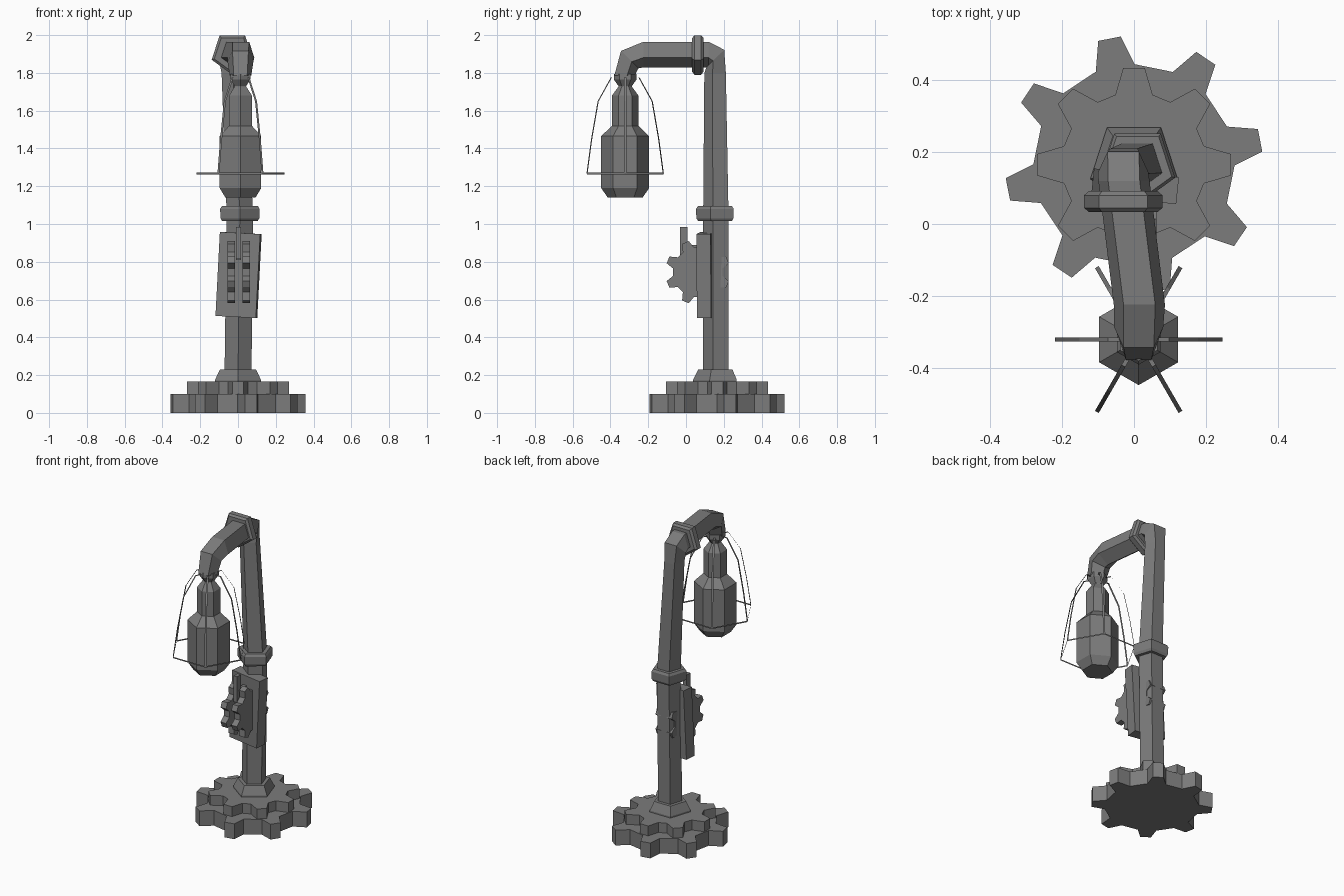
import bpy, bmesh, math
from mathutils import Vector, Matrix

if "Cube" in bpy.data.objects:
    bpy.data.objects.remove(bpy.data.objects["Cube"])

metal = bpy.data.materials.new("dark_grey_metal")
metal.diffuse_color = (0.2, 0.2, 0.2, 1)
metal.use_nodes = True
metal.node_tree.nodes["Principled BSDF"].inputs["Base Color"].default_value = metal.diffuse_color


def make(name, verts, faces):
    mesh = bpy.data.meshes.new(name)
    mesh.from_pydata(verts, [], faces)
    bm = bmesh.new()
    bm.from_mesh(mesh)
    bmesh.ops.recalc_face_normals(bm, faces=bm.faces)
    bm.to_mesh(mesh)
    bm.free()
    mesh.materials.append(metal)
    ob = bpy.data.objects.new(name, mesh)
    bpy.context.collection.objects.link(ob)
    return ob


def skin(name, rings):
    """Join equal-sized rings of points into a capped solid."""
    n = len(rings[0])
    verts = [p for r in rings for p in r]
    faces = [(k*n + i, k*n + (i+1) % n, (k+1)*n + (i+1) % n, (k+1)*n + i)
             for k in range(len(rings)-1) for i in range(n)]
    faces += [tuple(range(n)), tuple(range(len(verts)-n, len(verts)))]
    return make(name, verts, faces)


def ring(x, y, z, r, tilt=0, n=5):
    """Polygon ring; tilt 0 is level, 90 faces forward, 180 points down."""
    t = math.radians(tilt)
    v = Vector((0, math.cos(t), math.sin(t)))
    out = []
    for i in range(n):
        a = -math.pi/2 + 2*math.pi*i/n
        out.append(Vector((x, y, z)) + Vector((r*math.cos(a), 0, 0)) + v*r*math.sin(a))
    return out


def gear(name, place, r_root, r_tip, half_root, half_tip, w0, w1, offset, teeth=8):
    pts = []
    for k in range(teeth):
        a = math.radians(offset) + 2*math.pi*k/teeth
        for r, h in ((r_root, -half_root), (r_tip, -half_tip), (r_tip, half_tip), (r_root, half_root)):
            pts.append((r*math.cos(a) - h*math.sin(a), r*math.sin(a) + h*math.cos(a)))
    return skin(name, [[place(u, v, w) for u, v in pts] for w in (w0, w1)])


# Base: two stacked gears and a tapered skirt
PY = 0.165
flat = lambda u, v, w: Vector((u, PY + v, w))
gear("base_gear_lower", flat, 0.275, 0.358, 0.055, 0.032, 0, 0.1, 11)
gear("base_gear_upper", flat, 0.195, 0.27, 0.052, 0.03, 0.095, 0.165, 0)
skin("base_skirt", [ring(0, PY, 0.16, 0.128), ring(0, PY, 0.175, 0.128), ring(0, PY, 0.23, 0.1)])

# Pole and its collar
skin("lower_pole", [ring(0, PY, 0.2, 0.075), ring(0.01, PY, 1.06, 0.074)])
skin("pole_collar", [ring(0.01, 0.163, z, r) for z, r in
                     ((1.015, 0.098), (1.03, 0.108), (1.08, 0.11), (1.095, 0.1))])

# Upper pole bending over into the arm
skin("upper_pole_and_arm", [
    ring(0.01, PY, 1.06, 0.074), ring(-0.027, 0.16, 1.8, 0.063),
    ring(-0.03, 0.16, 1.88, 0.074, 45), ring(-0.028, 0.12, 1.904, 0.075, 90),
    ring(0.015, -0.225, 1.904, 0.075, 90), ring(0.013, -0.303, 1.875, 0.072, 135),
    ring(0.013, -0.331, 1.785, 0.06, 180)])
skin("arm_flange", [ring(-0.03, y, 1.905, r, 90) for y, r in
                    ((0.092, 0.1), (0.08, 0.115), (0.045, 0.115), (0.033, 0.1))])

# Hanging lamp
LX, LY = 0.013, -0.322
skin("lamp_hanger", [ring(LX, LY, z, r, 0, 6) for z, r in
                     ((1.795, 0.06), (1.765, 0.06), (1.73, 0.035), (1.7, 0.035))])
skin("lamp_body", [ring(LX, LY, z, r, 0, 6) for z, r in
                   ((1.735, 0.03), (1.68, 0.07), (1.52, 0.07), (1.465, 0.127),
                    (1.19, 0.127), (1.14, 0.092))])

# Cage of thin ribbons with a hexagonal hoop
path = ((0.05, 1.775), (0.085, 1.775), (0.165, 1.65), (0.205, 1.45), (0.233, 1.268))
verts, faces = [], []
for k in range(6):
    a = math.pi*k/3
    out = Vector((math.cos(a), math.sin(a), 0))
    side = Vector((-math.sin(a), math.cos(a), 0))*0.006
    b = len(verts)
    for r, z in path:
        c = Vector((LX, LY, z)) + out*r
        verts += [c - side, c + side]
    faces += [(b+2*i, b+2*i+1, b+2*i+3, b+2*i+2) for i in range(len(path)-1)]
b = len(verts)
for k in range(6):
    a = math.pi*k/3
    c = Vector((LX + 0.233*math.cos(a), LY + 0.233*math.sin(a), 0))
    verts += [c + Vector((0, 0, 1.263)), c + Vector((0, 0, 1.272))]
faces += [(b+2*k, b+2*k+1, b+2*((k+1) % 6)+1, b+2*((k+1) % 6)) for k in range(6)]
make("lamp_cage", verts, faces)


def box(name, center, size, turn=Matrix()):
    bm = bmesh.new()
    bmesh.ops.create_cube(bm, size=1, matrix=Matrix.Translation(center) @ turn @ Matrix.Diagonal((*size, 1)))
    verts = [v.co.copy() for v in bm.verts]
    faces = [[v.index for v in f.verts] for f in bm.faces]
    bm.free()
    return make(name, verts, faces)


# Mechanism panel, slightly askew, with two half-sunk gears and a lever
turn = Matrix.Rotation(math.radians(-6), 4, 'Z') @ Matrix.Rotation(math.radians(3), 4, 'Y')
box("mechanism_panel", (0.003, 0.105, 0.73), (0.215, 0.075, 0.445), turn)
for name, x in (("left", -0.035), ("right", 0.043)):
    upright = lambda u, v, w, x=x: Vector((x + w, 0.062 + u, 0.745 + v))
    gear(name + "_panel_gear", upright, 0.128, 0.17, 0.032, 0.019, -0.02, 0.02, 22.5)
box("panel_lever", (0.003, -0.012, 0.9), (0.025, 0.04, 0.17))
box("lever_mount", (0.003, 0.03, 0.85), (0.025, 0.1, 0.08))
